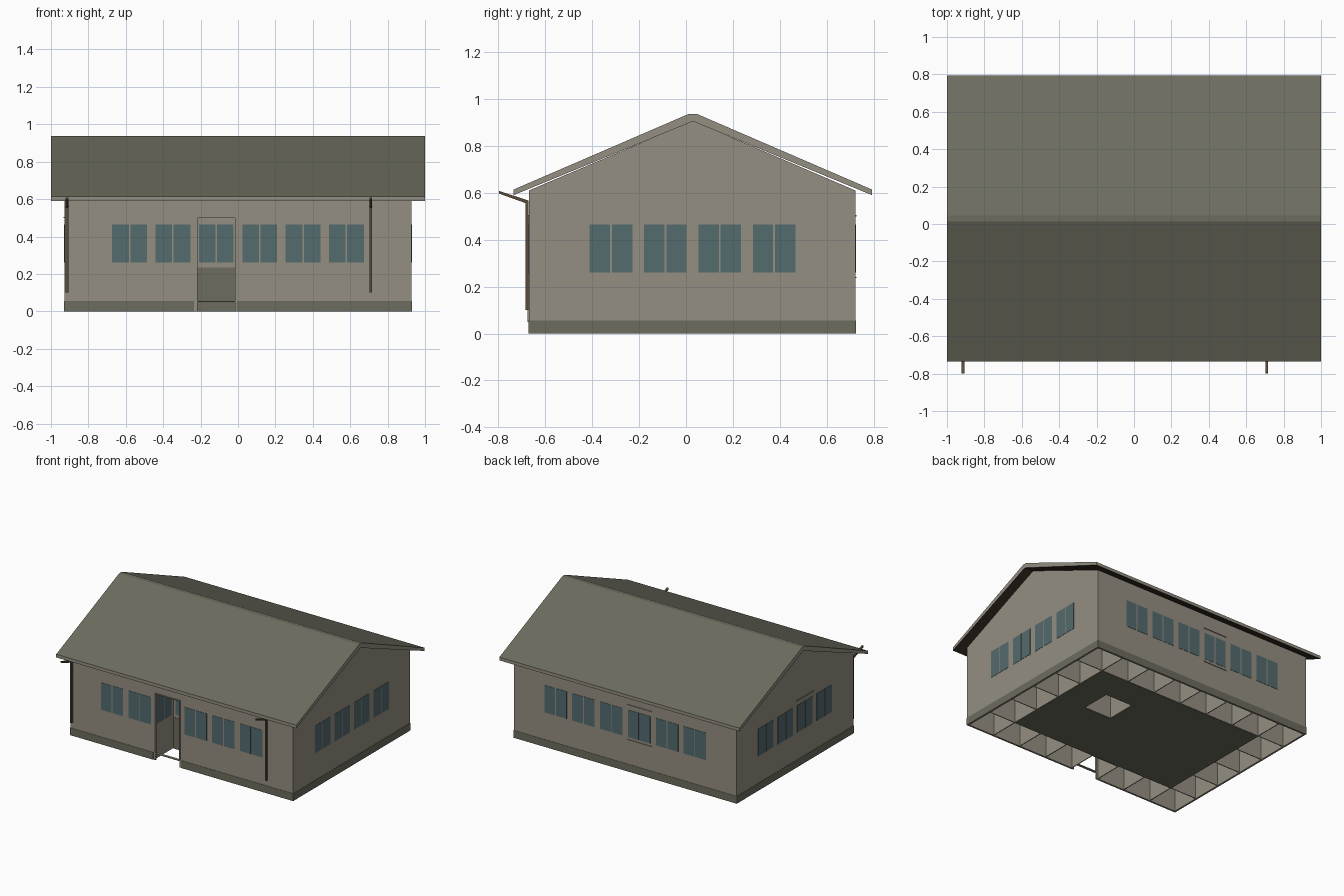
import bpy, bmesh, math
from mathutils import Vector

if "Cube" in bpy.data.objects:
    bpy.data.objects.remove(bpy.data.objects["Cube"])


def material(name, r, g, b):
    m = bpy.data.materials.new(name)
    m.diffuse_color = (r, g, b, 1)
    m.use_nodes = True
    m.node_tree.nodes["Principled BSDF"].inputs["Base Color"].default_value = m.diffuse_color
    return m


WALL = material("beige_wall", 0.30, 0.275, 0.22)
DARK = material("grey_green", 0.15, 0.15, 0.113)
GLASS = material("teal_glass", 0.088, 0.145, 0.155)
BROWN = material("brown_pipe", 0.10, 0.07, 0.042)
SOFFIT = material("dark_soffit", 0.045, 0.032, 0.02)

X0, X1, Y0, Y1 = -0.928, 0.928, -0.67, 0.722   # outer wall lines
T = 0.232                                      # building module
H = 0.61                                       # wall height
DX0, DX1, DZ = -0.217, -0.017, 0.5             # door opening


def finish(name, bm, mats):
    bmesh.ops.recalc_face_normals(bm, faces=bm.faces[:])
    me = bpy.data.meshes.new(name)
    bm.to_mesh(me)
    bm.free()
    for m in mats:
        me.materials.append(m)
    ob = bpy.data.objects.new(name, me)
    bpy.context.collection.objects.link(ob)
    return ob


def boxes(name, mat, spans):
    """One object of boxes, each given as (x0, x1, y0, y1, z0, z1)."""
    bm = bmesh.new()
    for x0, x1, y0, y1, z0, z1 in spans:
        vs = bmesh.ops.create_cube(bm, size=1)["verts"]
        for v in vs:
            v.co = ((x0 + x1) / 2 + v.co.x * (x1 - x0),
                    (y0 + y1) / 2 + v.co.y * (y1 - y0),
                    (z0 + z1) / 2 + v.co.z * (z1 - z0))
    return finish(name, bm, [mat])


def prism(name, mats, profile, x0, x1):
    """Extrude a (y, z) profile along x."""
    bm = bmesh.new()
    face = bm.faces.new([bm.verts.new((x0, y, z)) for y, z in profile])
    ext = bmesh.ops.extrude_face_region(bm, geom=[face])["geom"]
    for v in ext:
        if isinstance(v, bmesh.types.BMVert):
            v.co.x = x1
    return finish(name, bm, mats)


# Outer walls, the front one opened for the door
W = 0.012
boxes("front_wall", WALL, [
    (X0, DX0, Y0, Y0 + W, 0, H), (DX1, X1, Y0, Y0 + W, 0, H),
    (DX0, DX1, Y0, Y0 + W, DZ, H)])
boxes("back_wall", WALL, [(X0, X1, Y1 - W, Y1, 0, H)])
gable = [(Y0, 0), (Y1, 0), (Y1, H), (0.03, 0.907), (Y0, H)]
prism("left_gable_wall", [WALL], gable, X0, X0 + W)
prism("right_gable_wall", [WALL], gable, X1 - W, X1)

# Dark plinth band
P, B = 0.002, 0.056
boxes("plinth", DARK, [
    (X0 - P, -0.236, Y0 - P, Y0 + P, 0, B), (-0.006, X1 + P, Y0 - P, Y0 + P, 0, B),
    (X0 - P, X1 + P, Y1 - P, Y1 + P, 0, B),
    (X0 - P, X0 + P, Y0, Y1, 0, B), (X1 - P, X1 + P, Y0, Y1, 0, B)])

# Perimeter cells: inner ring of walls and cross partitions
IX0, IX1, IY0, IY1 = X0 + T, X1 - T, Y0 + T, Y1 - T
S = 0.003
cells = [(X0, X1, y - S, y + S, 0.002, H) for y in (IY0, IY1)]
cells += [(x - S, x + S, Y0, Y1, 0.002, H) for x in (IX0, IX1)]
for i in range(2, 7):
    x = X0 + i * T
    cells += [(x - S, x + S, Y0, IY0, 0.002, H), (x - S, x + S, IY1, Y1, 0.002, H)]
for i in range(2, 5):
    y = Y0 + i * T
    cells += [(X0, IX0, y - S, y + S, 0.002, H), (IX1, X1, y - S, y + S, 0.002, H)]
# Shaft over the floor opening
HX, HY = X0 + 5 * T, Y0 + 3 * T
cells += [(x - S, x + S, HY, HY + T, 0.004, H) for x in (HX, HX + T)]
cells += [(HX, HX + T, y - S, y + S, 0.004, H) for y in (HY, HY + T)]
boxes("cell_partitions", WALL, cells)

# Floor plate with one module left open
boxes("floor_plate", DARK, [
    (IX0, HX, IY0, IY1, 0, 0.01), (HX + T, IX1, IY0, IY1, 0, 0.01),
    (HX, HX + T, IY0, HY, 0, 0.01), (HX, HX + T, HY + T, IY1, 0, 0.01)])

# Window panes in pairs
xs = [-0.58 + i * T for i in range(6)]
ys = [-0.32 + i * T for i in range(4)]
Z0, Z1, G = 0.26, 0.465, 0.002
panes = []
for c in xs:
    for a, b in ((c - 0.093, c - 0.004), (c + 0.004, c + 0.093)):
        front = IY0 - S if c == xs[2] else Y0      # one is seen inside the doorway
        panes += [(a, b, front - G, front + G, Z0, Z1), (a, b, Y1 - G, Y1 + G, Z0, Z1)]
for c in ys:
    for a, b in ((c - 0.091, c - 0.004), (c + 0.004, c + 0.091)):
        panes += [(x - G, x + G, a, b, Z0, Z1) for x in (X0, X1)]
# Panes on the sides of the doorway cell and in the floor shaft
for x in (X0 + 3 * T + S, X0 + 4 * T - S, HX + S):
    c = (HY if x == HX + S else Y0) + T / 2
    for a, b in ((c - 0.085, c - 0.004), (c + 0.004, c + 0.085)):
        panes.append((x - G, x + G, a, b, Z0, Z1))
boxes("window_panes", GLASS, panes)

# Dark lower panel at the back of the doorway
boxes("doorway_panel", DARK, [(-0.228, -0.006, IY0 - 0.006, IY0 - S, 0, 0.235)])

# Door frame, and slim ledges on the back and left walls
F = 0.006
boxes("door_frame", WALL, [
    (DX0 - F, DX0, Y0 - F, Y0 + W, B, DZ + F), (DX1, DX1 + F, Y0 - F, Y0 + W, B, DZ + F),
    (DX0, DX1, Y0 - F, Y0 + W, DZ, DZ + F), (DX0, DX1, Y0 - F, Y0 + W, B - F, B)])
boxes("wall_ledges", WALL, [
    (DX0, DX1, Y1, Y1 + F, DZ, DZ + 0.005), (DX0, DX1, Y1, Y1 + F, 0.237, 0.242),
    (X0 - F, X0, ys[1] - 0.1, ys[1] + 0.1, DZ, DZ + 0.005)])

# Gable roof: dark slopes, light edges, brown underside
roof = prism("roof", [DARK, WALL, SOFFIT], [
    (-0.735, 0.59), (0.03, 0.905), (0.793, 0.59), (0.793, 0.614),
    (0.045, 0.937), (0.013, 0.937), (-0.735, 0.614)], -1, 1)
for f in roof.data.polygons:
    f.material_index = 0 if f.normal.z > 0.3 else 2 if f.normal.z < -0.3 else 1

# Downpipes with sloping spouts
for side, x in (("left", -0.914), ("right", 0.71)):
    prism(side + "_downpipe", [BROWN], [
        (-0.671, 0.1), (-0.671, 0.567), (-0.798, 0.608), (-0.798, 0.597),
        (-0.684, 0.556), (-0.684, 0.1)], x - 0.007, x + 0.007)
